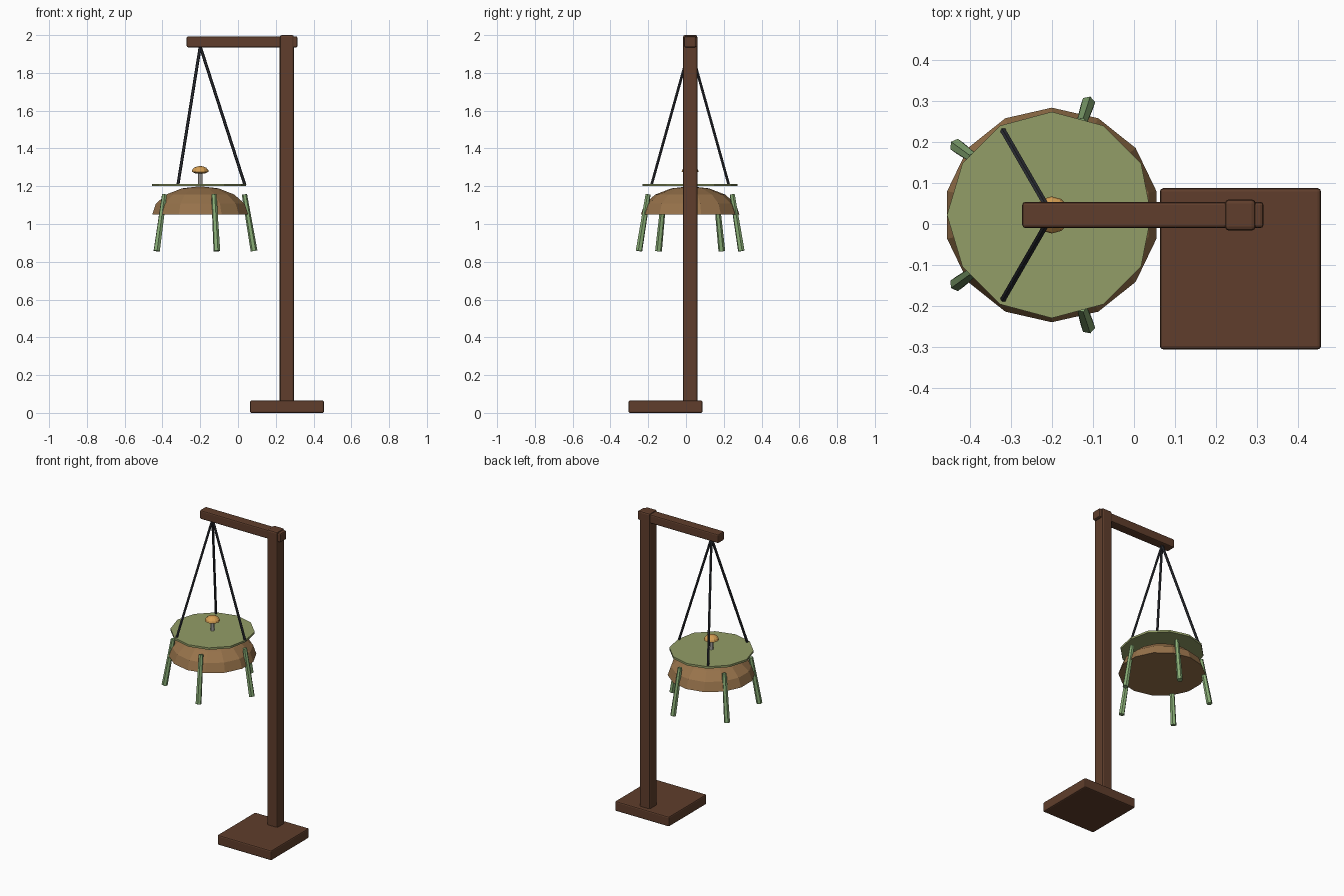
import bpy
from math import cos, sin, pi, radians
from mathutils import Vector

if "Cube" in bpy.data.objects:
    bpy.data.objects.remove(bpy.data.objects["Cube"])


def material(name, rgb):
    m = bpy.data.materials.new(name)
    m.use_nodes = True
    m.diffuse_color = (*rgb, 1)
    m.node_tree.nodes["Principled BSDF"].inputs["Base Color"].default_value = (*rgb, 1)
    return m


wood = material("dark wood", (0.115, 0.048, 0.025))
shell = material("tan shell", (0.31, 0.17, 0.07))
moss = material("pad green", (0.29, 0.34, 0.135))
stalk = material("leg green", (0.25, 0.42, 0.18))
cord = material("dark cord", (0.028, 0.030, 0.038))
orange = material("cap orange", (0.66, 0.34, 0.085))
pale = material("pale stem", (0.52, 0.50, 0.46))

CENTRE = Vector((-0.2, 0.022, 0))


def mesh_object(name, verts, faces, mat):
    me = bpy.data.meshes.new(name)
    me.from_pydata(verts, [], faces)
    me.materials.append(mat)
    ob = bpy.data.objects.new(name, me)
    bpy.context.collection.objects.link(ob)
    return ob


def beam(name, low, high, bevel):
    """Box between two corners with softened edges."""
    low, high = Vector(low), Vector(high)
    bpy.ops.mesh.primitive_cube_add(size=1, location=(low + high) / 2)
    ob = bpy.context.object
    ob.name = name
    ob.scale = high - low
    bpy.ops.object.transform_apply(location=False, rotation=False)
    ob.data.materials.append(wood)
    mod = ob.modifiers.new("soft edges", "BEVEL")
    mod.width, mod.segments = bevel, 2
    return ob


def rod(name, start, end, r1, r2, sides, mat):
    """Tapered cylinder from start to end."""
    axis = end - start
    bpy.ops.mesh.primitive_cone_add(vertices=sides, radius1=r1, radius2=r2,
                                    depth=axis.length, location=(start + end) / 2)
    ob = bpy.context.object
    ob.name = name
    ob.rotation_euler = axis.to_track_quat("Z", "Y").to_euler()
    ob.data.materials.append(mat)
    return ob


def dome(name, radius, base, height, sides, rings, mat):
    """Closed, flat-bottomed faceted dome."""
    verts, faces = [], [tuple(reversed(range(sides)))]
    for j in range(rings):
        t = j / rings * pi / 2
        for i in range(sides):
            a = pi / 2 + i * 2 * pi / sides
            verts.append(CENTRE + Vector((radius * cos(t) * cos(a),
                                          radius * cos(t) * sin(a),
                                          base + height * sin(t))))
    verts.append(CENTRE + Vector((0, 0, base + height)))
    for j in range(rings):
        for i in range(sides):
            a, b = j * sides + i, j * sides + (i + 1) % sides
            if j < rings - 1:
                faces.append((a, b, b + sides, a + sides))
            else:
                faces.append((a, b, len(verts) - 1))
    return mesh_object(name, verts, faces, mat)


def around(angle, radius, z):
    a = radians(angle)
    return CENTRE + Vector((radius * cos(a), radius * sin(a), z))


# Wooden stand
beam("base", (0.063, -0.305, 0), (0.455, 0.087, 0.065), 0.008)
beam("post", (0.221, -0.016, 0.03), (0.296, 0.060, 2.0), 0.010)
beam("cross_arm", (-0.272, -0.010, 1.935), (0.315, 0.054, 1.993), 0.008)

# Domed body
dome("body", 0.261, 1.05, 0.15, 14, 4, shell)

# Thin twelve-sided pad on top, a little shorter toward the post
n = 12
rim = [0.242 if i == 0 else 0.255 if i == n // 2 else 0.251 for i in range(n)]
pad_verts = [around(i * 360 / n, rim[i], z) for z in (1.20, 1.213) for i in range(n)]
pad_faces = [tuple(reversed(range(n))), tuple(range(n, 2 * n))]
pad_faces += [(i, (i + 1) % n, (i + 1) % n + n, i + n) for i in range(n)]
mesh_object("pad", pad_verts, pad_faces, moss)

# Five splayed legs
for k in range(5):
    rod(f"leg_{k + 1}", around(72 * k, 0.285, 0.857), around(72 * k, 0.234, 1.157),
        0.018, 0.014, 6, stalk)

# Three cords to the cross arm
for k in range(3):
    rod(f"cord_{k + 1}", around(120 * k, 0.237, 1.205), around(0, 0, 1.94),
        0.008, 0.008, 6, cord)

# Small mushroom
rod("mushroom_stem", around(0, 0, 1.205), around(0, 0, 1.28), 0.013, 0.011, 8, pale)
cap = dome("mushroom_cap", 0.045, 1.276, 0.031, 12, 4, orange)
rod("mushroom_cap_underside", around(0, 0, 1.268), around(0, 0, 1.2765),
    0.026, 0.044, 12, orange)
